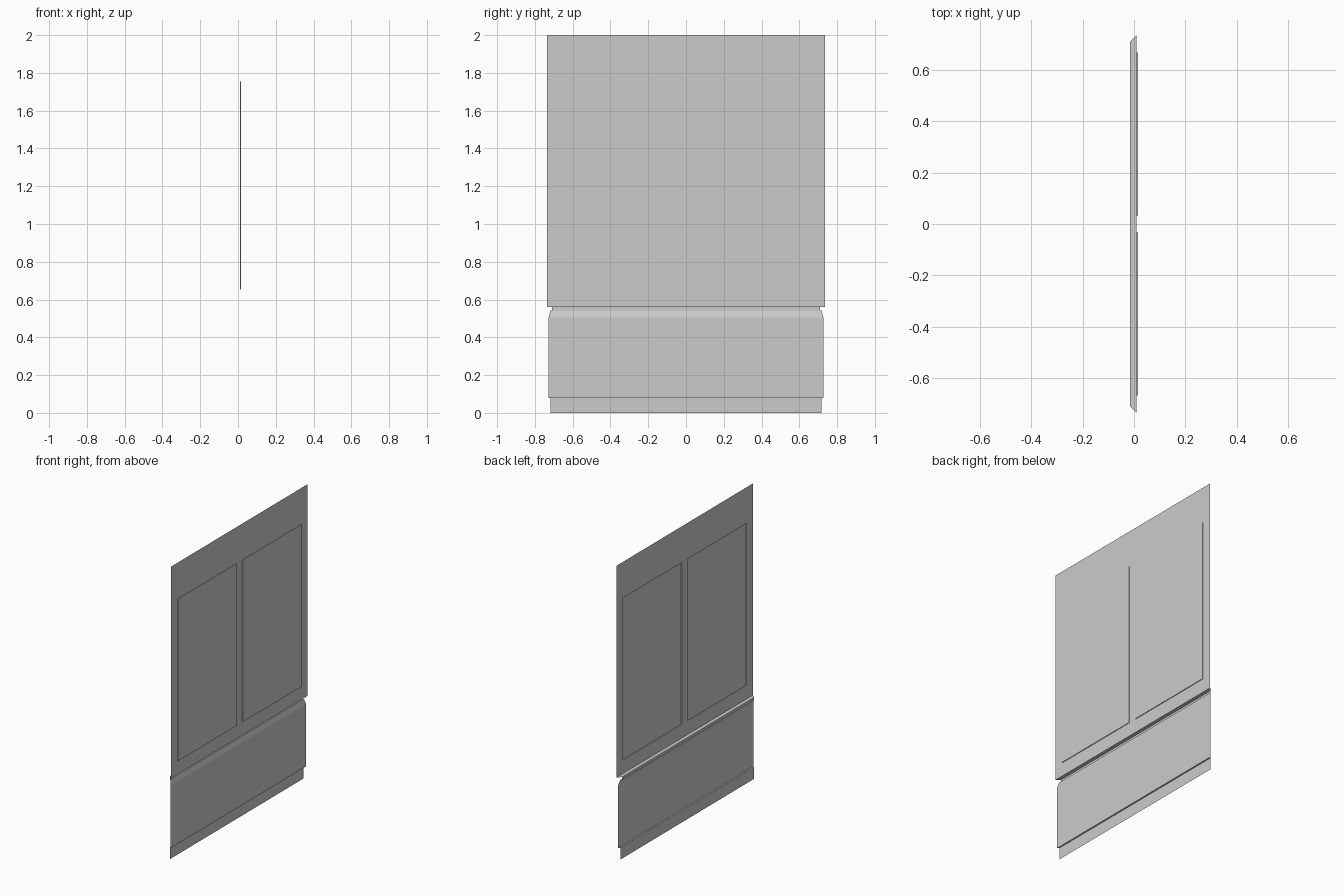
import bpy, bmesh

if "Cube" in bpy.data.objects:
    bpy.data.objects.remove(bpy.data.objects["Cube"])

MITRE = 0.7255            # half width at x = 0; ends are cut at 45 degrees
SHEET_X = 0.010           # outer face of the upper wall
RAISE = 0.005             # height of the raised panels


def finish(name, bm):
    bm.normal_update()
    me = bpy.data.meshes.new(name)
    bm.to_mesh(me)
    bm.free()
    ob = bpy.data.objects.new(name, me)
    bpy.context.collection.objects.link(ob)
    return ob


def mitred_strip(name, profile):
    """Sweep an (x, z) profile across the wall between two mitred ends."""
    bm = bmesh.new()
    rows = [[bm.verts.new((x, s * (MITRE + x), z)) for s in (-1, 1)]
            for x, z in profile]
    for (a, b), (c, d) in zip(rows, rows[1:]):
        bm.faces.new((c, d, b, a))
    return finish(name, bm)


# Upper wall: a sheet cut into cells, with two cells pushed outward
h = MITRE + SHEET_X
ys = [-h, -0.667, -0.031, 0.031, 0.667, h]
zs = [0.56, 0.652, 1.754, 2.0]
bm = bmesh.new()
grid = [[bm.verts.new((SHEET_X, y, z)) for y in ys] for z in zs]
panels = []
for j in range(len(zs) - 1):
    for i in range(len(ys) - 1):
        f = bm.faces.new((grid[j][i], grid[j][i + 1],
                          grid[j + 1][i + 1], grid[j + 1][i]))
        if j == 1 and i in (1, 3):
            panels.append(f)
bm.normal_update()
for f in panels:
    new = bmesh.ops.extrude_discrete_faces(bm, faces=[f])["faces"][0]
    bmesh.ops.translate(bm, vec=(RAISE, 0, 0), verts=new.verts)
# keep only the edges that outline the panels and the sheet
bmesh.ops.dissolve_limit(bm, angle_limit=0.01, verts=bm.verts, edges=bm.edges)
finish("upper_wall", bm)

# Recessed rail under the upper wall
mitred_strip("recessed_rail", [(SHEET_X, 0.56), (-0.015, 0.56),
                               (-0.015, 0.541), (-0.007, 0.541)])

# Lower wall with a sloped top edge
mitred_strip("lower_wall", [(-0.007, 0.541), (0.002, 0.505),
                            (0.002, 0.08), (-0.008, 0.08)])

# Skirting at the floor
mitred_strip("skirting", [(-0.008, 0.08), (-0.008, 0.0)])
